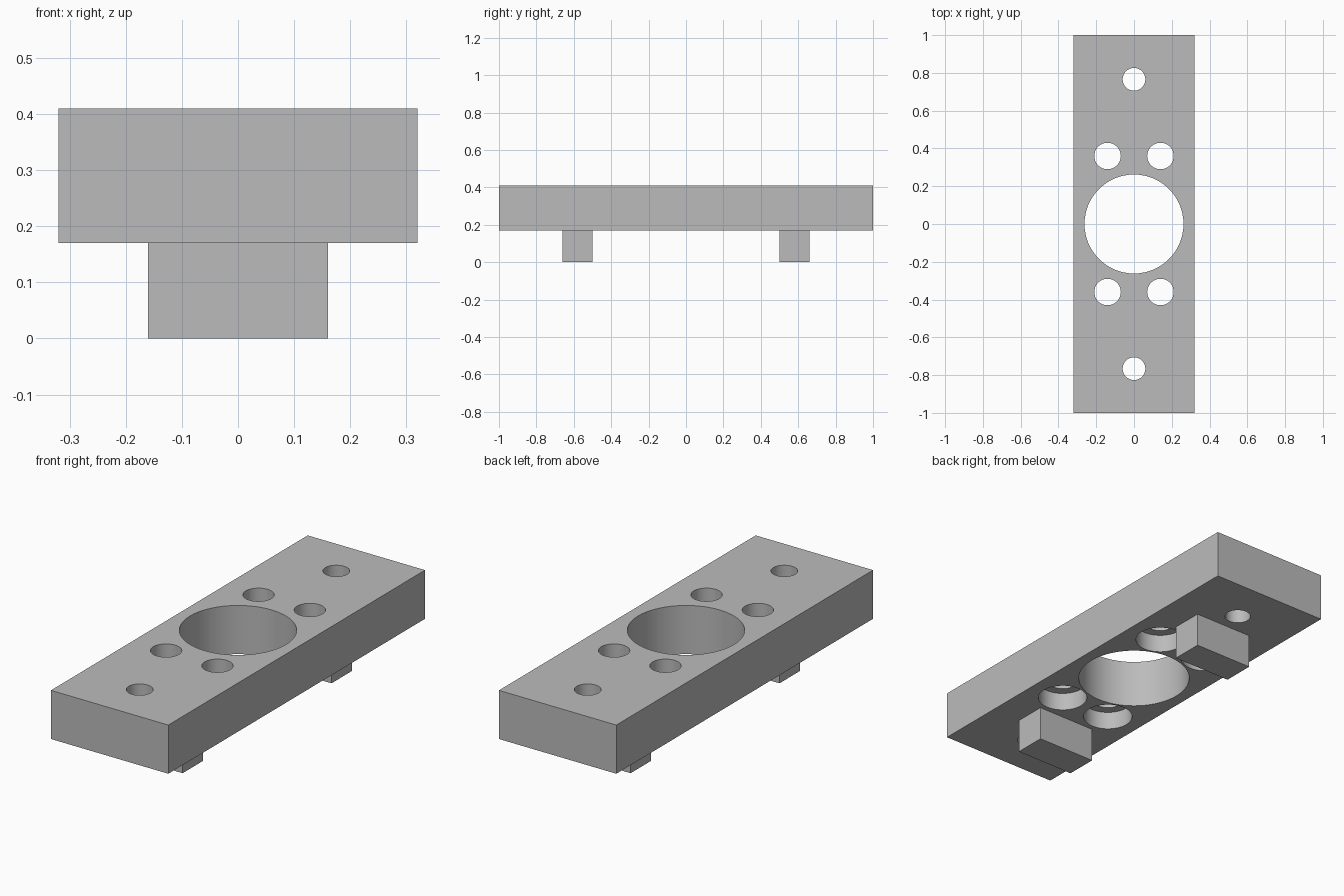
import bpy
import math

if "Cube" in bpy.data.objects:
    bpy.data.objects.remove(bpy.data.objects["Cube"], do_unlink=True)

grey = bpy.data.materials.new("plain grey")
grey.use_nodes = True
colour = (0.5, 0.5, 0.5, 1)
grey.diffuse_color = colour
grey.node_tree.nodes["Principled BSDF"].inputs["Base Color"].default_value = colour

BOTTOM, TOP = 0.17, 0.41


def box(name, centre, size):
    bpy.ops.mesh.primitive_cube_add(size=1, location=centre)
    ob = bpy.context.object
    ob.name = name
    ob.scale = size
    bpy.ops.object.transform_apply(location=False, rotation=False, scale=True)
    ob.data.materials.append(grey)
    return ob


def drill(target, x, y, radius, z0, z1):
    """Cut a vertical round hole between two heights."""
    bpy.ops.mesh.primitive_cylinder_add(
        vertices=64, radius=radius, depth=z1 - z0, location=(x, y, (z0 + z1) / 2))
    cutter = bpy.context.object
    cutter.hide_render = True
    cutter.data.materials.append(grey)
    bpy.context.view_layer.objects.active = target
    mod = target.modifiers.new("hole", 'BOOLEAN')
    mod.operation = 'DIFFERENCE'
    mod.solver = 'EXACT'
    mod.object = cutter
    bpy.ops.object.modifier_apply(modifier=mod.name)
    bpy.data.objects.remove(cutter, do_unlink=True)


# Main plate with its large centre bore
plate = box("plate", (0, 0, (BOTTOM + TOP) / 2), (0.64, 2, TOP - BOTTOM))
drill(plate, 0, 0, 0.262, 0, 1)

for side in (-1, 1):
    # End holes
    drill(plate, 0, side * 0.766, 0.06, 0, 1)
    # Screw holes, counterbored from below
    for x in (-0.14, 0.14):
        drill(plate, x, side * 0.36, 0.07, 0, 1)
        drill(plate, x, side * 0.36, 0.115, 0, BOTTOM + 0.09)
    # Locating blocks underneath
    box("front_foot" if side < 0 else "back_foot",
        (0, side * 0.58, BOTTOM / 2), (0.32, 0.16, BOTTOM))

# Smooth hole walls, sharp edges
bpy.ops.object.select_all(action='DESELECT')
plate.select_set(True)
bpy.context.view_layer.objects.active = plate
bpy.ops.object.shade_smooth_by_angle(angle=math.radians(30))
